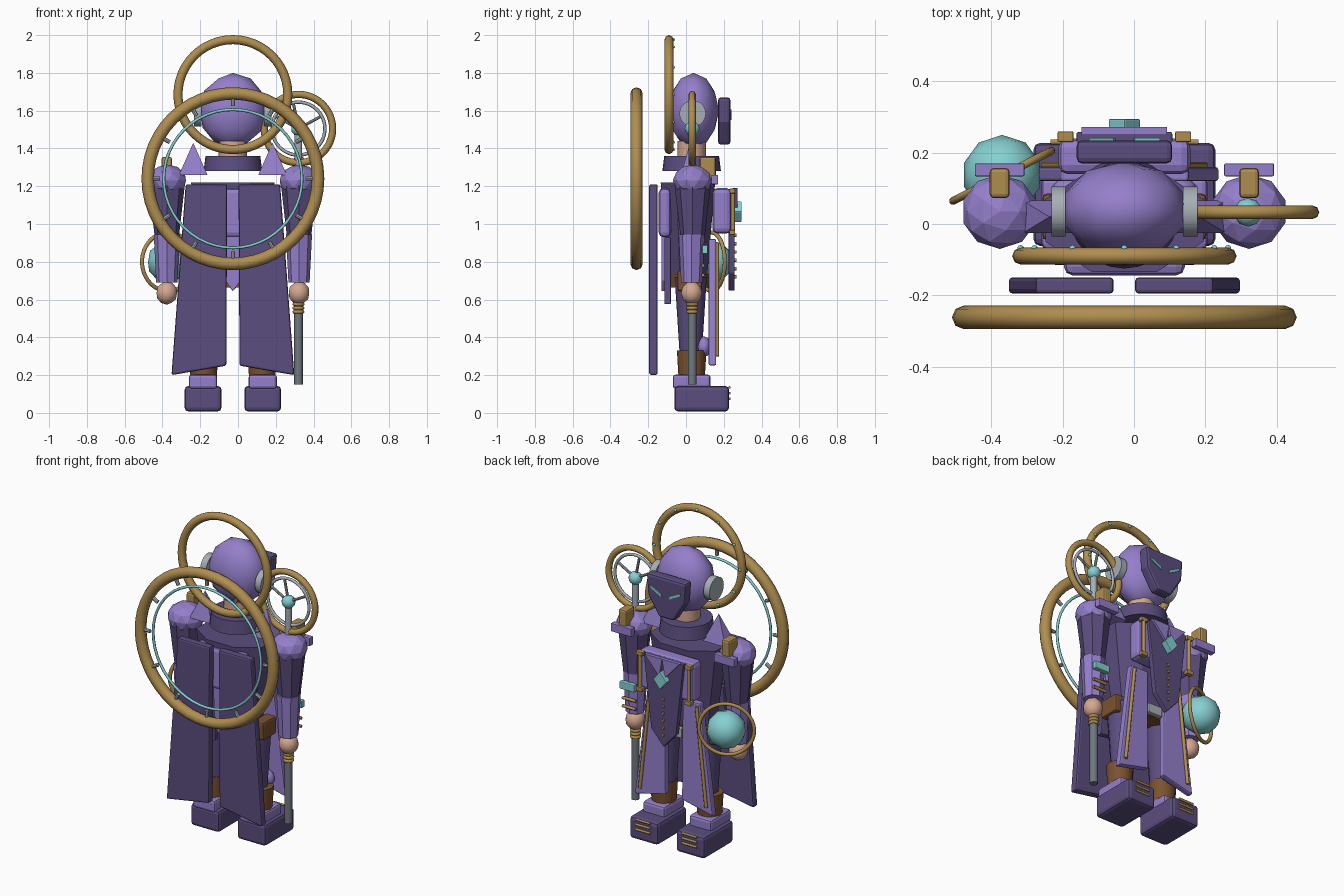
import bpy, bmesh, math
from mathutils import Vector

if "Cube" in bpy.data.objects:
    bpy.data.objects.remove(bpy.data.objects["Cube"])

CX = -0.027  # the body sits slightly off the centre line


def material(name, rgb):
    m = bpy.data.materials.new(name)
    m.use_nodes = True
    m.diffuse_color = (*rgb, 1)
    m.node_tree.nodes["Principled BSDF"].inputs["Base Color"].default_value = (*rgb, 1)
    return m


PURPLE = material("lilac", (0.30, 0.215, 0.60))
DARK = material("dark violet", (0.105, 0.075, 0.21))
GOLD = material("brass", (0.43, 0.27, 0.08))
CYAN = material("pale cyan", (0.24, 0.63, 0.64))
SKIN = material("skin", (0.66, 0.39, 0.28))
BROWN = material("brown leather", (0.20, 0.085, 0.03))
SILVER = material("silver", (0.38, 0.43, 0.46))
STEEL = material("steel", (0.16, 0.19, 0.215))


def finish(o, name, mat, smooth=True, bevel=0):
    o.name = name
    o.data.materials.append(mat)
    if bevel:
        b = o.modifiers.new("bevel", "BEVEL")
        b.width, b.segments = bevel, 2
    if smooth:
        bpy.ops.object.select_all(action="DESELECT")
        o.select_set(True)
        bpy.context.view_layer.objects.active = o
        bpy.ops.object.shade_smooth_by_angle(angle=math.radians(40))
    return o


def at(x, y, z):
    return Vector((x + CX, y, z))


def box(name, mat, loc, size, bevel=0.0, rot=(0, 0, 0)):
    bpy.ops.mesh.primitive_cube_add(size=1, location=at(*loc), rotation=rot)
    o = bpy.context.object
    o.scale = size
    bpy.ops.object.transform_apply(location=False, rotation=False, scale=True)
    return finish(o, name, mat, False, bevel)


def ball(name, mat, loc, size, smooth=True):
    bpy.ops.mesh.primitive_ico_sphere_add(subdivisions=2, radius=1, location=at(*loc))
    o = bpy.context.object
    o.scale = size
    finish(o, name, mat, False)
    if smooth:
        bpy.ops.object.shade_smooth()
    return o


def cone(name, mat, loc, z0, z1, r0, r1, sides=8, flat=1.0, turn=0.0):
    bpy.ops.mesh.primitive_cone_add(vertices=sides, radius1=r0, radius2=r1, depth=z1 - z0,
                                    location=at(loc[0], loc[1], (z0 + z1) / 2))
    o = bpy.context.object
    for v in o.data.vertices:
        c, s = math.cos(turn), math.sin(turn)
        x, y = v.co.x, v.co.y
        v.co.x, v.co.y = x * c - y * s, (x * s + y * c) * flat
    return finish(o, name, mat, sides > 8)


def rod(name, mat, a, b, r, sides=10):
    a, b = at(*a), at(*b)
    bpy.ops.mesh.primitive_cylinder_add(vertices=sides, radius=r, depth=(b - a).length, location=(a + b) / 2)
    o = bpy.context.object
    o.rotation_euler = (b - a).to_track_quat("Z", "Y").to_euler()
    return finish(o, name, mat)


def ring(name, mat, loc, major, minor, turn=0.0, tilt=0.0):
    bpy.ops.mesh.primitive_torus_add(location=at(*loc), rotation=(math.pi / 2 + tilt, 0, turn), major_radius=major,
                                     minor_radius=minor, major_segments=48, minor_segments=8)
    o = finish(bpy.context.object, name, mat, False)
    bpy.ops.object.shade_smooth()
    return o


def plate(name, mat, outline, y0, y1, bevel=0.0, side=1):
    """Extrude an x-z outline from y0 to y1; side=-1 mirrors it."""
    bm = bmesh.new()
    back = [bm.verts.new(at(side * x, y0, z)) for x, z in outline]
    face = bm.faces.new(back)
    new = bmesh.ops.extrude_face_region(bm, geom=[face])["geom"]
    bmesh.ops.translate(bm, vec=(0, y1 - y0, 0), verts=[v for v in new if isinstance(v, bmesh.types.BMVert)])
    bmesh.ops.recalc_face_normals(bm, faces=bm.faces[:])
    mesh = bpy.data.meshes.new(name)
    bm.to_mesh(mesh)
    bm.free()
    o = bpy.data.objects.new(name, mesh)
    bpy.context.collection.objects.link(o)
    return finish(o, name, mat, False, bevel)


# Head, mask and collar
ball("head", PURPLE, (0, 0.04, 1.6), (0.18, 0.135, 0.2))
plate("face_mask", DARK, [(-0.135, 1.67), (0.135, 1.67), (0.125, 1.54), (0.05, 1.42), (-0.05, 1.42),
                          (-0.125, 1.54)], 0.17, 0.235, 0.015)
cone("neck", SKIN, (0, 0.03), 1.34, 1.44, 0.075, 0.075, 12)
cone("collar", DARK, (0, 0.03), 1.28, 1.36, 0.155, 0.145, 24)

# Torso and chest
cone("torso", DARK, (0, 0.01), 0.72, 1.22, 0.17, 0.24, 8, 0.65, math.pi / 8)
box("chest_plate", PURPLE, (0, 0.19, 1.07), (0.37, 0.1, 0.24), 0.025)
box("back_plate", PURPLE, (0, -0.112, 1.06), (0.34, 0.065, 0.26), 0.025)
plate("back_point", PURPLE, [(-0.05, 0.95), (0.05, 0.95), (0.04, 0.7), (0, 0.645), (-0.04, 0.7)], -0.13, -0.1)
plate("tabard", DARK, [(-0.135, 1.185), (0.135, 1.185), (0.085, 0.74), (0, 0.645), (-0.085, 0.74)],
      0.225, 0.258, 0.005)
plate("gem", CYAN, [(0, 1.12), (0.045, 1.065), (0, 1.01), (-0.045, 1.065)], 0.255, 0.295, 0.004)
for i in range(6):
    rod("tabard_stud", GOLD, (0, 0.25, 0.94 - 0.044 * i), (0, 0.268, 0.94 - 0.044 * i), 0.009)
cone("belt", BROWN, (0, 0.02), 0.665, 0.735, 0.185, 0.185, 16, 0.6)
box("belt_buckle", SILVER, (0, 0.14, 0.7), (0.1, 0.03, 0.06), 0.006)

for s, side in ((1, "left"), (-1, "right")):
    # Head fittings
    rod(f"{side}_ear_disc", SILVER, (s * 0.165, 0.035, 1.585), (s * 0.205, 0.035, 1.585), 0.07, 20)
    plate(f"{side}_eye", CYAN, [(0.025, 1.55), (0.1, 1.59), (0.1, 1.605), (0.03, 1.57)], 0.233, 0.241, 0, s)
    cone(f"{side}_collar_spike", PURPLE, (s * 0.21, 0.02), 1.26, 1.43, 0.107, 0, 4, 0.6, math.pi / 4)

    # Chest details
    plate(f"{side}_lapel", PURPLE, [(0, 1.19), (0.12, 1.19), (0.02, 1.08)], 0.25, 0.272, 0, s)
    rod(f"{side}_chest_bar", GOLD, (s * 0.165, 0.248, 0.95), (s * 0.165, 0.248, 1.18), 0.011)
    for z in (0.955, 1.175):
        box(f"{side}_bar_cap", GOLD, (s * 0.165, 0.245, z), (0.045, 0.03, 0.025), 0.004)

    # Coat and cape panels
    plate(f"{side}_cape_panel", DARK, [(0.03, 1.21), (0.25, 1.21), (0.325, 0.2), (0.035, 0.25)],
          -0.195, -0.15, 0.01, s)
    plate(f"{side}_front_skirt", PURPLE, [(0.06, 0.92), (0.18, 0.92), (0.265, 0.25), (0.055, 0.3)],
          0.12, 0.16, 0.008, s)
    rod(f"{side}_skirt_trim", GOLD, (s * 0.16, 0.165, 0.9), (s * 0.225, 0.165, 0.3), 0.01)
    plate(f"{side}_rear_skirt", DARK, [(0.04, 0.93), (0.17, 0.93), (0.2, 0.575), (0.05, 0.6)],
          -0.115, -0.08, 0.006, s)
    box(f"{side}_pouch", BROWN, (s * 0.195, 0.02, 0.7), (0.07, 0.13, 0.11), 0.012)

    # Legs and boots
    cone(f"{side}_thigh", DARK, (s * 0.14, 0.025), 0.33, 0.72, 0.06, 0.085, 10)
    cone(f"{side}_shin", BROWN, (s * 0.155, 0.03), 0.19, 0.33, 0.07, 0.078, 12)
    ball(f"{side}_knee", PURPLE, (s * 0.15, 0.095, 0.35), (0.055, 0.04, 0.055))
    box(f"{side}_boot", DARK, (s * 0.158, 0.083, 0.075), (0.195, 0.29, 0.135), 0.02)
    box(f"{side}_boot_cuff", PURPLE, (s * 0.158, 0.03, 0.165), (0.15, 0.2, 0.075), 0.015)
    for z in (0.075, 0.105, 0.135):
        rod(f"{side}_boot_lace", GOLD, (s * 0.158 - 0.05, 0.23, z), (s * 0.158 + 0.05, 0.23, z), 0.007)

    # Arms
    x = s * 0.35
    ball(f"{side}_shoulder", PURPLE, (x, 0.035, 1.23), (0.107, 0.105, 0.085), False)
    cone(f"{side}_upper_arm", DARK, (x, 0.035), 0.94, 1.22, 0.065, 0.097)
    cone(f"{side}_forearm", PURPLE, (x, 0.03), 0.69, 0.945, 0.056, 0.069)
    ball(f"{side}_hand", SKIN, (x, 0.03, 0.635), (0.057, 0.057, 0.062))
    box(f"{side}_shoulder_bar", PURPLE, (x, 0.152, 1.235), (0.14, 0.036, 0.05), 0.004)
    box(f"{side}_shoulder_clasp", GOLD, (x, 0.115, 1.295), (0.056, 0.085, 0.12), 0.012)
    for z in (0.73, 0.78):
        rod(f"{side}_arm_band", GOLD, (x - 0.045, 0.09, z), (x + 0.045, 0.09, z), 0.009)
box("arm_device", CYAN, (0.35, 0.1, 0.865), (0.1, 0.03, 0.045), 0.005)


# Large clock ring behind the cape
def around(x, y, z, r, angle):
    return (x + r * math.cos(angle), y, z + r * math.sin(angle))


ring("back_ring", GOLD, (0, -0.262, 1.24), 0.451, 0.033)
ring("back_inner_ring", CYAN, (0, -0.262, 1.24), 0.366, 0.008)
for i in range(12):
    a = i * math.pi / 6
    rod("ring_peg", SILVER, around(0, -0.262, 1.24, 0.385, a), around(0, -0.262, 1.24, 0.43, a), 0.011, 8)

# Halo with beads
ring("halo", GOLD, (0, -0.09, 1.685), 0.291, 0.024)
for i in range(12):
    ball("halo_bead", CYAN, around(0, -0.068, 1.685, 0.291, i * math.pi / 6), (0.009, 0.009, 0.009))

# Staff in the left hand
SX, SY, SZ = 0.347, 0.033, 1.505
rod("staff_shaft", STEEL, (SX, SY, 0.15), (SX, SY, 0.6), 0.023, 12)
rod("staff_upper", SILVER, (SX, SY, 0.6), (SX, SY, SZ), 0.02, 12)
for z in (0.535, 0.555, 0.575):
    ring("staff_collar", GOLD, (SX, SY, z), 0.022, 0.01, 0, -math.pi / 2)
ring("staff_ring", GOLD, (SX, SY, SZ), 0.181, 0.019)
ring("staff_inner_ring", SILVER, (SX, SY, SZ), 0.14, 0.009)
for a in (0.5, math.pi / 2 + 0.2, math.pi - 0.5):
    rod("staff_spoke", SILVER, (SX, SY, SZ), around(SX, SY, SZ, 0.14, a), 0.008, 8)
ball("staff_orb", CYAN, (SX, SY, SZ), (0.04, 0.04, 0.04))

# Floating orb with its hoop beside the right hand
ball("orb", CYAN, (-0.343, 0.138, 0.8), (0.112, 0.112, 0.112))
ring("orb_hoop", GOLD, (-0.343, 0.135, 0.8), 0.155, 0.011, math.radians(27))
